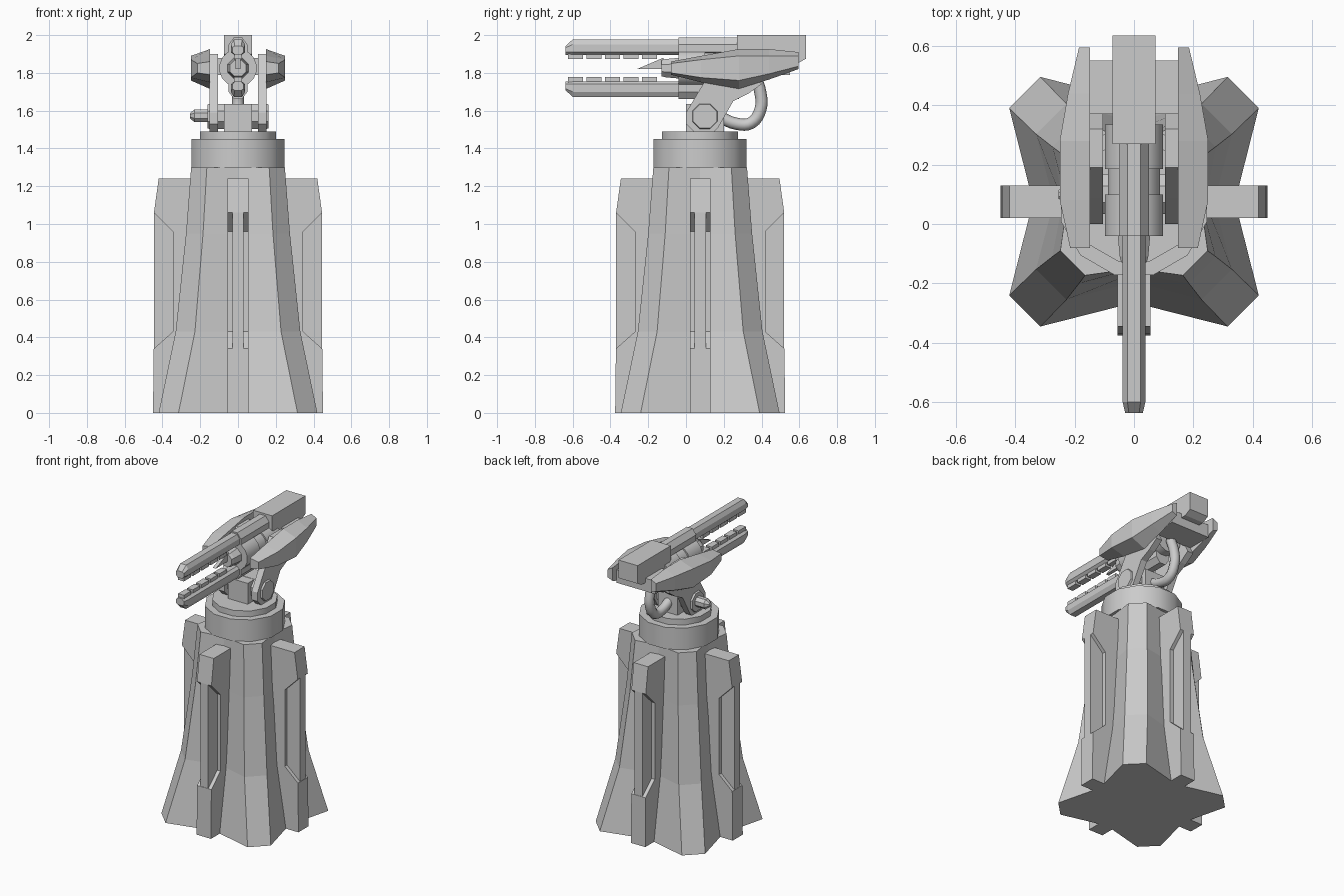
import bpy, math
from mathutils import Matrix, Vector

if "Cube" in bpy.data.objects:
    bpy.data.objects.remove(bpy.data.objects["Cube"])

CY = 0.075  # y of the tower axis


def loft(name, rings, smooth=False):
    """Skin a list of equal-length point rings and cap both ends."""
    n = len(rings[0])
    verts = [tuple(p) for r in rings for p in r]
    faces = [tuple(range(n))[::-1], tuple(range((len(rings) - 1) * n, len(rings) * n))]
    for k in range(len(rings) - 1):
        for i in range(n):
            j = (i + 1) % n
            faces.append((k * n + i, k * n + j, k * n + n + j, k * n + n + i))
    me = bpy.data.meshes.new(name)
    me.from_pydata(verts, [], faces)
    ob = bpy.data.objects.new(name, me)
    bpy.context.collection.objects.link(ob)
    bpy.ops.object.select_all(action='DESELECT')
    ob.select_set(True)
    bpy.context.view_layer.objects.active = ob
    bpy.ops.object.mode_set(mode='EDIT')
    bpy.ops.mesh.select_all(action='SELECT')
    bpy.ops.mesh.normals_make_consistent(inside=False)
    bpy.ops.object.mode_set(mode='OBJECT')
    if smooth:
        bpy.ops.object.shade_smooth_by_angle(angle=math.radians(40))
    return ob


def plate_x(name, prof, x0, x1):
    """Extrude a (y, z) outline along x."""
    return loft(name, [[(x, y, z) for y, z in prof] for x in (x0, x1)])


def box(name, x0, x1, y0, y1, z0, z1):
    return plate_x(name, [(y0, z0), (y1, z0), (y1, z1), (y0, z1)], x0, x1)


def lathe(name, prof, centre, axis, n, smooth=True):
    """Turn (radius, distance) pairs about an axis."""
    c, rings = Vector(centre), []
    for r, d in prof:
        ring = []
        for i in range(n):
            a = 2 * math.pi * (i + 0.5) / n
            u, v = r * math.cos(a), r * math.sin(a)
            p = {'x': (d, u, v), 'y': (u, d, v), 'z': (u, v, d)}[axis]
            ring.append(c + Vector(p))
        rings.append(ring)
    return loft(name, rings, smooth)


# Flared tower with four corner legs: z, corner far, corner near, valley
rings = []
for z, a, b, m in [(0, .42, .315, .34), (.43, .33, .228, .27),
                   (.95, .275, .185, .24), (1.3, .248, .165, .225)]:
    ring = []
    for q in range(4):
        rot = Matrix.Rotation(q * math.pi / 2, 3, 'Z')
        for p in ((m, 0, z), (a, b, z), (b, a, z)):
            ring.append(rot @ Vector(p) + Vector((0, CY, 0)))
    rings.append(ring)
loft("tower_body", rings)

# Four buttress fins: thin core plus thick notched frame
core = [(0, 0), (.445, 0), (.445, 1.06), (.42, 1.2), (0, 1.2)]
top = [(.1, .96), (.345, .96), (.445, 1.06), (.42, 1.24), (.1, 1.24)]
foot = [(0, 0), (.45, 0), (.446, .34), (.345, .43), (0, .43)]
web = [(.1, .43), (.345, .43), (.345, .96), (.1, .96)]
for q in range(4):
    rot = Matrix.Translation((0, CY, 0)) @ Matrix.Rotation(q * math.pi / 2, 4, 'Z')
    for nm, prof, w in (("core", core, .03), ("top", top, .055),
                        ("foot", foot, .055), ("web", web, .055)):
        ob = plate_x(f"fin_{nm}_{q}", prof, -w, w)
        ob.data.transform(rot)

# Turntable rings
lathe("turntable_collar", [(.255, 1.3), (.255, 1.45)], (0, CY, 0), 'z', 12)
lathe("turntable_disc", [(.208, 1.45), (.208, 1.49)], (0, CY, 0), 'z', 12)

# Pivot mount, axle and side knob
box("pivot_block", -.075, .075, 0, .2, 1.48, 1.635)
lathe("pivot_axle", [(.068, -.162), (.072, -.15), (.072, .15), (.068, .162)],
      (0, .1, 1.57), 'x', 8, False)
lathe("side_knob", [(.036, -.15), (.036, -.23), (.015, -.255)], (0, .1, 1.573), 'x', 8, False)

# Arms carrying the head, and side armour pods
arm = [(0, 1.53), (0, 1.59), (.09, 1.74), (.19, 1.9), (.32, 1.9), (.40, 1.74),
       (.33, 1.69), (.25, 1.65), (.17, 1.51), (.15, 1.49), (.04, 1.49)]
# pod stations: y, outer x, inner z low/high, outer z low/high
pods = [(-.08, .215, 1.79, 1.86, 1.80, 1.85), (.08, .25, 1.75, 1.89, 1.775, 1.87),
        (.28, .25, 1.715, 1.926, 1.76, 1.89), (.44, .222, 1.765, 1.926, 1.795, 1.89),
        (.595, .185, 1.82, 1.91, 1.835, 1.89)]
for s, side in ((-1, "left"), (1, "right")):
    plate_x(f"arm_{side}", arm, s * .105, s * .15)
    loft(f"armour_pod_{side}",
         [[(s * .148, y, a), (s * x, y, c), (s * x, y, d), (s * .148, y, b)]
          for y, x, a, b, c, d in pods])

# Central body: banded drum with muzzle and a pointed sight
lathe("drum", [(.1, -.04), (.1, .1), (.09, .1), (.09, .185), (.1, .185), (.1, .335)],
      (0, 0, 1.825), 'y', 16)
lathe("muzzle", [(.046, -.13), (.052, -.11), (.06, -.03)], (0, 0, 1.825), 'y', 8, False)
plate_x("sight_blade", [(-.26, 1.82), (-.12, 1.88), (-.12, 1.82)], -.012, .012)
box("rear_bridge", -.15, .15, .37, .55, 1.79, 1.88)
plate_x("counterweight", [(.27, 1.9), (.27, 2), (.635, 2), (.635, 1.875), (.59, 1.85), (.33, 1.85)],
        -.073, .073)


# Twin rails (mirrored about the bore), sleeves and teeth
def rail_ring(y, s, k, w, inset=0.0):
    """Six-sided section, heights measured from the bore line."""
    h = [(-.02, .07), (-w, .085), (-w, .125), (-.022, k), (.022, k), (w, .125), (w, .085), (.02, .07)]
    return [(x * (1 - inset), y, 1.825 + s * (z - inset * max(0, z - .1) * 3)) for x, z in h]


for s, side in ((1, "upper"), (-1, "lower")):
    loft(f"rail_{side}", [rail_ring(-.637, s, .152, .038, .22), rail_ring(-.6, s, .152, .038),
                          rail_ring(.1, s, .152, .038)])
    loft(f"rail_sleeve_{side}", [rail_ring(-.04, s, .162, .05), rail_ring(.28, s, .162, .05)])
    for i in range(5):
        y = -.625 + i * .098
        z0, z1 = sorted((1.825 + s * .048, 1.825 + s * .075))
        box(f"rail_tooth_{side}_{i}", -.022, .022, y, y + .08, z0, z1)

# Cable hose looping from head to mount
cu = bpy.data.curves.new("cable_hose", 'CURVE')
cu.dimensions = '3D'
cu.bevel_depth = .032
cu.bevel_resolution = 2
cu.use_fill_caps = True
cu.resolution_u = 4
pts = [(.36, 1.8), (.395, 1.69), (.395, 1.61), (.345, 1.535), (.27, 1.53), (.17, 1.57)]
sp = cu.splines.new('BEZIER')
sp.bezier_points.add(len(pts) - 1)
for bp, (y, z) in zip(sp.bezier_points, pts):
    bp.co = (0, y, z)
    bp.handle_left_type = bp.handle_right_type = 'AUTO'
bpy.context.collection.objects.link(bpy.data.objects.new("cable_hose", cu))
